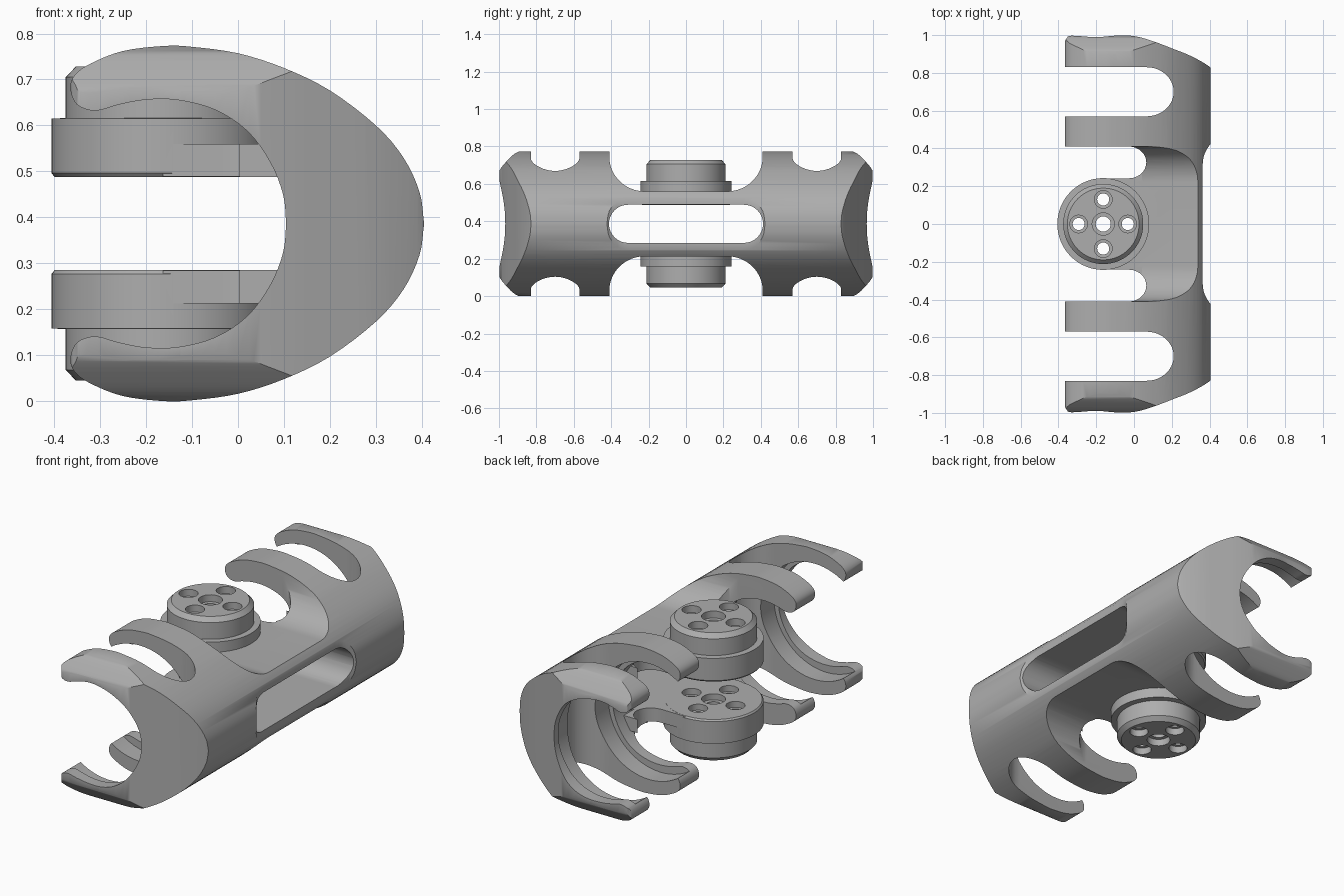
import bpy, bmesh
from math import sin, cos, pi
from mathutils import Vector

if "Cube" in bpy.data.objects:
    bpy.data.objects.remove(bpy.data.objects["Cube"])

MID = 0.3865    # height of the horizontal symmetry plane
HUB_X = -0.163  # centre of the round hubs

grey = bpy.data.materials.new("satin grey")
grey.use_nodes = True
grey.diffuse_color = (0.42, 0.42, 0.42, 1)
grey.node_tree.nodes["Principled BSDF"].inputs["Base Color"].default_value = (0.42, 0.42, 0.42, 1)


def make(name, bm):
    bmesh.ops.recalc_face_normals(bm, faces=bm.faces)
    mesh = bpy.data.meshes.new(name)
    bm.to_mesh(mesh)
    bm.free()
    mesh.materials.append(grey)
    ob = bpy.data.objects.new(name, mesh)
    bpy.context.collection.objects.link(ob)
    return ob


def loft(name, rings):
    """Closed solid through matching rings of points."""
    bm = bmesh.new()
    loops = [[bm.verts.new(p) for p in ring] for ring in rings]
    n = len(loops[0])
    for a, b in zip(loops, loops[1:]):
        for i in range(n):
            j = (i + 1) % n
            bm.faces.new((a[i], a[j], b[j], b[i]))
    bm.faces.new(loops[0])
    bm.faces.new(loops[-1])
    return make(name, bm)


def prism(name, outline, axis, lo, hi):
    place = {"x": lambda u, v, h: (h, u, v),
             "y": lambda u, v, h: (u, h, v),
             "z": lambda u, v, h: (u, v, h)}[axis]
    return loft(name, [[place(u, v, h) for u, v in outline] for h in (lo, hi)])


def lathe(name, profile, x, y, sides=48, flip=False):
    angles = [2 * pi * i / sides for i in range(sides)]
    return loft(name, [[(x + r * cos(a), y + r * sin(a), 2 * MID - z if flip else z)
                        for a in angles] for r, z in profile])


def arc(cx, cy, rx, ry, start, end, steps=16):
    angles = [start + (end - start) * i / steps for i in range(steps + 1)]
    return [(cx + rx * cos(a), cy + ry * sin(a)) for a in angles]


def smooth(points, steps=4):
    """Catmull-Rom curve through the points."""
    pts = [Vector(p) for p in points]
    pts = [2 * pts[0] - pts[1]] + pts + [2 * pts[-1] - pts[-2]]
    out = []
    for a, b, c, d in zip(pts, pts[1:], pts[2:], pts[3:]):
        for i in range(steps):
            t = i / steps
            out.append(tuple(0.5 * (2 * b + (c - a) * t + (2 * a - 5 * b + 4 * c - d) * t * t
                                    + (3 * b - a - 3 * c + d) * t ** 3)))
    return out + [tuple(pts[-2])]


def combine(target, tool, operation):
    mod = target.modifiers.new("combine", "BOOLEAN")
    mod.operation, mod.solver, mod.object = operation, "EXACT", tool
    depsgraph = bpy.context.evaluated_depsgraph_get()
    mesh = bpy.data.meshes.new_from_object(target.evaluated_get(depsgraph))
    target.modifiers.clear()
    target.data = mesh
    bpy.data.objects.remove(tool)


def cut(tool):
    combine(body, tool, "DIFFERENCE")


def join(tool):
    combine(body, tool, "UNION")


def keep(tool):
    combine(body, tool, "INTERSECT")


# Long C-shaped shell
upper = smooth([(0.405, MID), (0.395, 0.455), (0.36, 0.53), (0.3, 0.6), (0.2, 0.676),
                (0.1, 0.725), (0, 0.757), (-0.1, 0.771), (-0.16, 0.773), (-0.25, 0.762),
                (-0.32, 0.735), (-0.355, 0.71), (-0.365, 0.68), (-0.35, 0.645),
                (-0.31, 0.632), (-0.26, 0.645), (-0.2, 0.656), (-0.13, 0.655),
                (-0.05, 0.634), (0.02, 0.588), (0.07, 0.52), (0.098, 0.45), (0.105, MID)])
lower = [(x, 2 * MID - z) for x, z in upper[-2:0:-1]]
body = prism("clamp_body", upper + lower, "y", -1, 1)

# Swept-back ends, seen from above, then rounded claw shoulders
end = smooth([(0.42, 0.81), (0.39, 0.84), (0.3, 0.89), (0.2, 0.93), (0.1, 0.968), (0, 0.995),
              (-0.1, 0.997), (-0.2, 0.989), (-0.33, 0.997), (-0.355, 0.985), (-0.37, 0.96)])
keep(prism("end_trim", end + [(x, -y) for x, y in reversed(end)], "z", -1, 2))
shoulder = smooth([(1.01, 0.63), (0.995, 0.675), (0.96, 0.72), (0.915, 0.762), (0.85, 0.79)])
shoulder += [(-y, z) for y, z in reversed(shoulder)]
shoulder += [(y, 2 * MID - z) for y, z in reversed(shoulder)]
keep(prism("shoulder_trim", shoulder, "x", -1, 1))

# Central recess above and below, with a curved wall up to the claws
wall = [(0.41, 1)] + arc(0.22, 0.745, 0.19, 0.185, 0, -pi / 2)
recess = wall + [(-y, z) for y, z in reversed(wall)]
cut(prism("recess_top", recess, "x", -1, 1))
cut(prism("recess_bottom", [(y, 2 * MID - z) for y, z in recess], "x", -1, 1))

# Shallow flat across the middle of the spine
flat = smooth([(0.43, 0.45), (0.395, 0.41), (0.37, 0.36), (0.362, 0.3)])
cut(prism("spine_flat", flat + [(x, -y) for x, y in reversed(flat)]
          + [(1, -0.45), (1, 0.45)], "z", -1, 2))

# Neck plates reaching from the spine to the hubs
plate = [(HUB_X, -0.405), (0.2, -0.405), (0.2, 0.405), (HUB_X, 0.405)]
for low, high in ((0.488, 0.56), (2 * MID - 0.56, 2 * MID - 0.488)):
    join(prism("neck_plate", plate, "z", low, high))

# Window through the spine
window = arc(0.31, MID, 0.102, 0.102, -pi / 2, pi / 2) + arc(-0.31, MID, 0.102, 0.102, pi / 2, 1.5 * pi)
cut(prism("window", window, "x", -1, 1))

# Inner seat groove, claw slots and the gaps beside the necks
for side in (-1, 1):
    seat = arc(-0.18, MID, 0.31, 0.31, 0, 2 * pi, 72)[:-1]
    cut(prism("seat_groove", seat, "y", side * 0.47, side * 0.93))
    for y, half, tip in ((0.7, 0.13, 0.21), (0.326, 0.084, 0.065)):
        depth = half * 1.1
        slot = arc(tip - depth, side * y, depth, half, -pi / 2, pi / 2, 24)
        slot += [(-1, side * y + half), (-1, side * y - half)]
        cut(prism("slot", slot, "z", -1, 2))

# Stepped round hubs with counterbored bolt holes
hub = [(0.236, 0.488), (0.243, 0.496), (0.243, 0.615), (0.212, 0.616), (0.212, 0.705), (0.19, 0.728)]
spots = [(0, 0, 1.25), (0.13, 0, 1), (-0.13, 0, 1), (0, 0.13, 1), (0, -0.13, 1)]
for flip in (False, True):
    join(lathe("hub", hub, HUB_X, 0, 64, flip))
    for dx, dy, size in spots:
        bore, wide = 0.032 * size, 0.047 * size
        hole = [(wide, 0.45), (wide, 0.52), (bore, 0.521), (bore, 0.69), (wide, 0.691), (wide, 0.76)]
        cut(lathe("bolt_hole", hole, HUB_X + dx, dy, 24, flip))

# Clean shading with crisp edges
body.data.materials.clear()
body.data.materials.append(grey)
bpy.ops.object.select_all(action="DESELECT")
body.select_set(True)
bpy.context.view_layer.objects.active = body
bpy.ops.object.shade_smooth_by_angle(angle=pi / 5)
